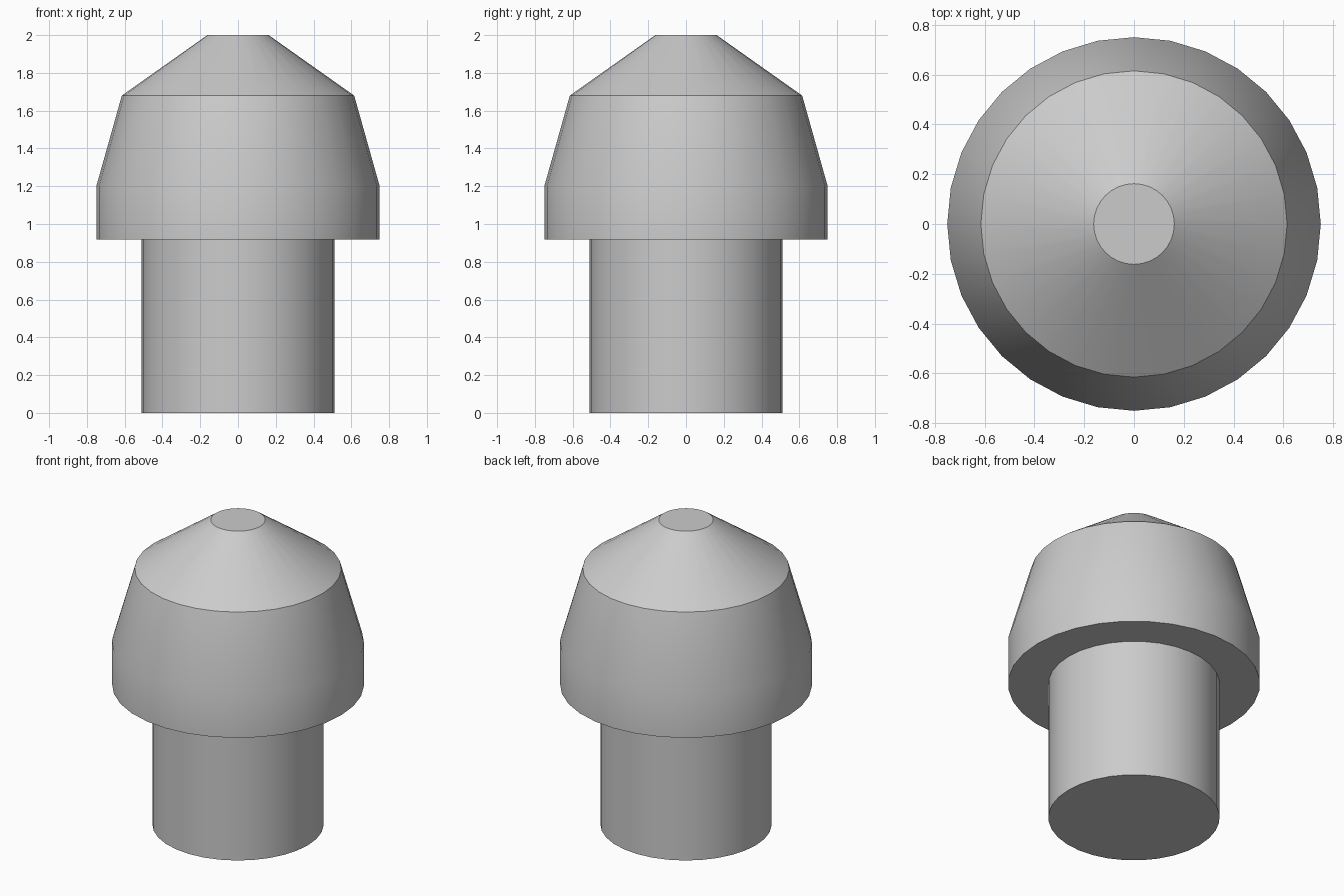
import bpy, bmesh, math

SIDES = 32

cube = bpy.data.objects.get("Cube")
if cube:
    bpy.data.objects.remove(cube, do_unlink=True)

# Plain grey for the whole model
grey = bpy.data.materials.new("plain_grey")
grey.use_nodes = True
colour = (0.6, 0.6, 0.6, 1)
grey.diffuse_color = colour
grey.node_tree.nodes["Principled BSDF"].inputs["Base Color"].default_value = colour


def lathe(name, profile, cap_start=False, cap_end=False):
    """Revolve (radius, height) points, listed bottom to top, around z."""
    bm = bmesh.new()
    rings = []
    for r, z in profile:
        angles = [2 * math.pi * i / SIDES for i in range(SIDES)]
        rings.append([bm.verts.new((r * math.cos(a), r * math.sin(a), z)) for a in angles])
    for low, high in zip(rings, rings[1:]):
        for i in range(SIDES):
            j = (i + 1) % SIDES
            bm.faces.new((low[i], low[j], high[j], high[i]))
    if cap_start:
        bm.faces.new(rings[0][::-1])
    if cap_end:
        bm.faces.new(rings[-1])
    mesh = bpy.data.meshes.new(name)
    bm.to_mesh(mesh)
    bm.free()
    mesh.materials.append(grey)
    obj = bpy.data.objects.new(name, mesh)
    bpy.context.collection.objects.link(obj)
    bpy.ops.object.select_all(action="DESELECT")
    obj.select_set(True)
    bpy.context.view_layer.objects.active = obj
    bpy.ops.object.shade_smooth_by_angle(angle=math.radians(30))
    return obj


STEM_RADIUS, HEAD_BASE = 0.51, 0.917

# Straight round stem, closed at the foot and open where it meets the head
lathe("stem", [(STEM_RADIUS, 0), (STEM_RADIUS, HEAD_BASE)], cap_start=True)

# Head: flat underside ring, short wall, tapered shoulder, flat-topped cone
lathe("head", [(STEM_RADIUS, HEAD_BASE), (0.75, HEAD_BASE), (0.75, 1.2),
               (0.615, 1.68), (0.162, 2.0)], cap_end=True)
